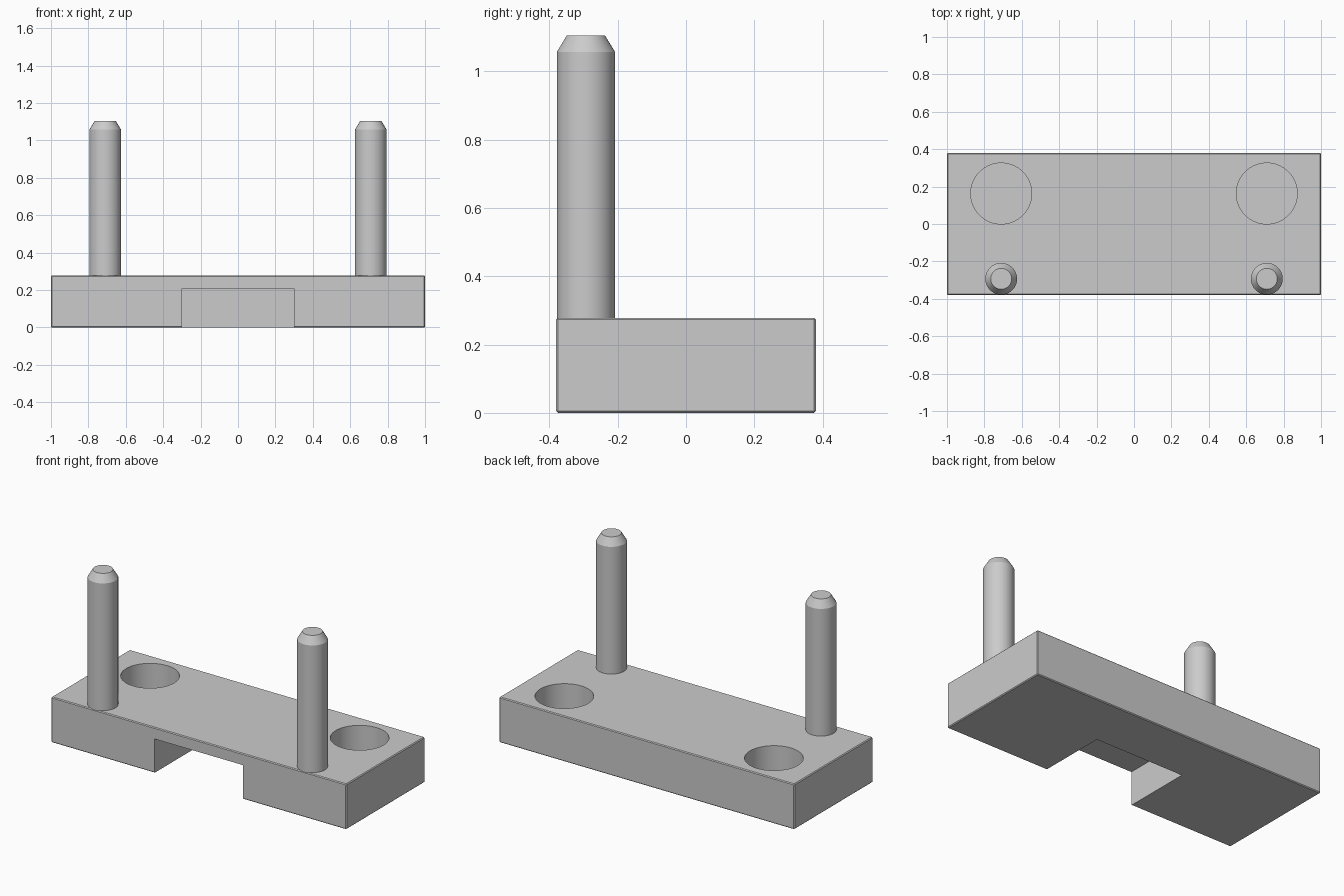
import bpy, bmesh, math
from mathutils import Matrix

cube = bpy.data.objects.get("Cube")
if cube:
    bpy.data.objects.remove(cube, do_unlink=True)

GREY = (0.6, 0.6, 0.6, 1)
mat = bpy.data.materials.new("plain grey")
mat.use_nodes = True
mat.diffuse_color = GREY
mat.node_tree.nodes["Principled BSDF"].inputs["Base Color"].default_value = GREY

TOP = 0.278


def add_object(name, bm):
    mesh = bpy.data.meshes.new(name)
    bmesh.ops.recalc_face_normals(bm, faces=bm.faces)
    bm.to_mesh(mesh)
    bm.free()
    obj = bpy.data.objects.new(name, mesh)
    bpy.context.collection.objects.link(obj)
    mesh.materials.append(mat)
    return obj


def box(name, x, y, z):
    """Box from (min, max) ranges."""
    bm = bmesh.new()
    size = [b - a for a, b in (x, y, z)]
    mid = [(a + b) / 2 for a, b in (x, y, z)]
    bmesh.ops.create_cube(bm, size=1, matrix=Matrix.Translation(mid) @ Matrix.Diagonal((*size, 1)))
    return add_object(name, bm)


def lathe(name, profile, x, y, steps=48):
    """Closed round solid from (radius, height) points."""
    bm = bmesh.new()
    rings = [[bm.verts.new((x + r * math.cos(2 * math.pi * i / steps),
                            y + r * math.sin(2 * math.pi * i / steps), z))
              for i in range(steps)] for r, z in profile]
    for low, high in zip(rings, rings[1:]):
        for i in range(steps):
            j = (i + 1) % steps
            bm.faces.new((low[i], low[j], high[j], high[i]))
    bm.faces.new(rings[0])
    bm.faces.new(rings[-1])
    return add_object(name, bm)


def smooth(obj):
    bpy.ops.object.select_all(action='DESELECT')
    obj.select_set(True)
    bpy.context.view_layer.objects.active = obj
    bpy.ops.object.shade_smooth_by_angle(angle=math.radians(25))


def cut(target, cutter):
    mod = target.modifiers.new(cutter.name, 'BOOLEAN')
    mod.operation = 'DIFFERENCE'
    mod.solver = 'EXACT'
    mod.object = cutter
    bpy.context.view_layer.objects.active = target
    bpy.ops.object.modifier_apply(modifier=mod.name)
    bpy.data.objects.remove(cutter, do_unlink=True)


# Base plate with slightly eased edges
plate = box("base_plate", (-1, 1), (-0.38, 0.38), (0, TOP))
bevel = plate.modifiers.new("eased_edges", 'BEVEL')
bevel.width = 0.005
bevel.segments = 1
bpy.context.view_layer.objects.active = plate
bpy.ops.object.modifier_apply(modifier=bevel.name)

# Notch under the front edge
cut(plate, box("notch_cutter", (-0.3, 0.3), (-0.5, 0.045), (-0.1, 0.208)))

for side, sign in (("left", 1), ("right", -1)):
    # Blind round socket
    cut(plate, lathe("socket_cutter", [(0.163, 0.07), (0.163, TOP + 0.1)], sign * 0.71, 0.163, 64))
    # Upright pin with a chamfered tip
    pin = lathe(side + "_pin", [(0.085, TOP - 0.02), (0.085, 1.057), (0.056, 1.105)],
                sign * 0.71, -0.293)
    smooth(pin)
smooth(plate)
